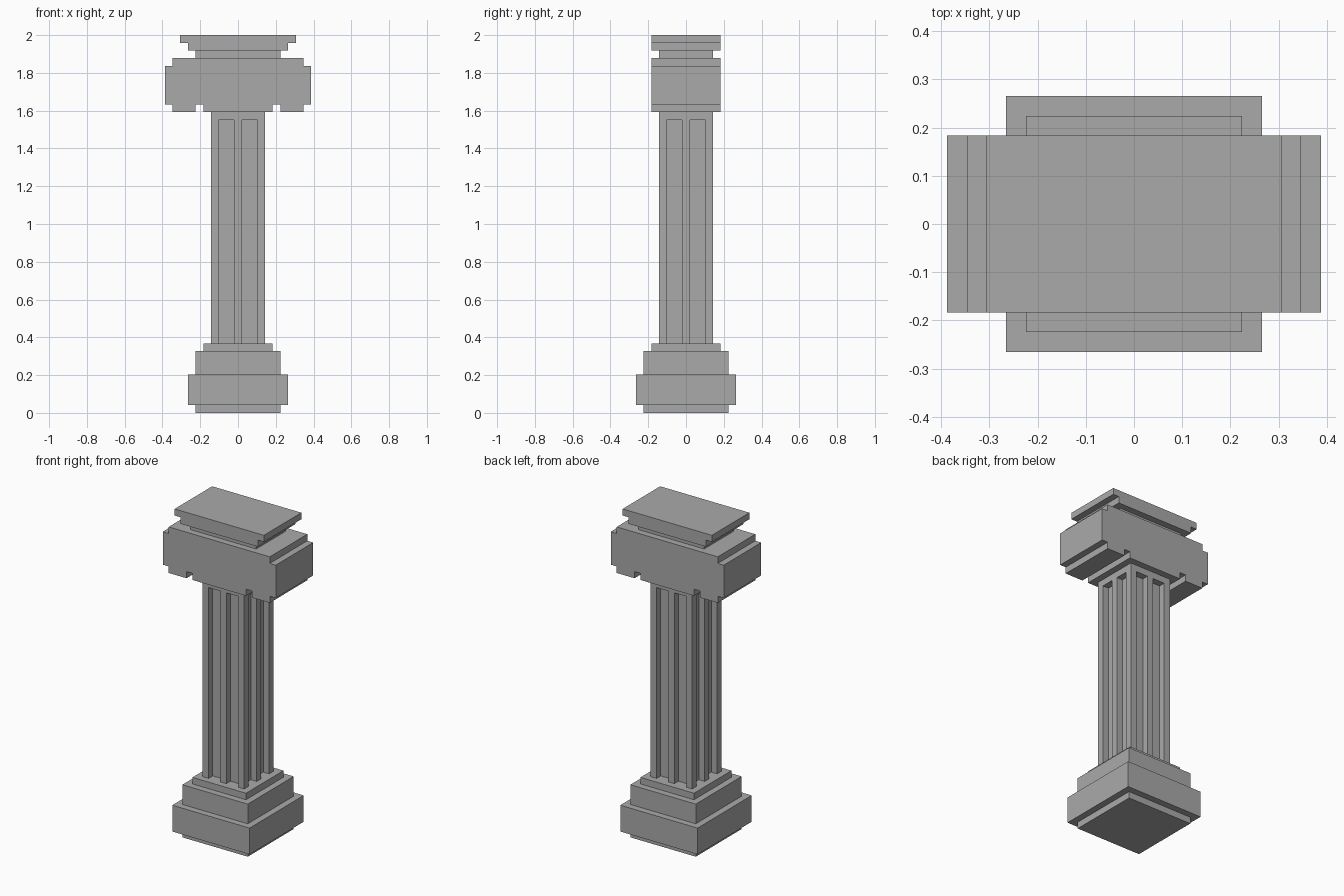
import bpy
import bmesh

U = 2 / 49  # the whole column sits on a 49-step grid

cube = bpy.data.objects.get("Cube")
if cube:
    bpy.data.objects.remove(cube, do_unlink=True)

stone = bpy.data.materials.new("grey_stone")
stone.use_nodes = True
grey = (0.4, 0.4, 0.4, 1)
stone.diffuse_color = grey
stone.node_tree.nodes["Principled BSDF"].inputs["Base Color"].default_value = grey


def finish(name, bm):
    bmesh.ops.recalc_face_normals(bm, faces=bm.faces)
    mesh = bpy.data.meshes.new(name)
    bm.to_mesh(mesh)
    bm.free()
    mesh.materials.append(stone)
    obj = bpy.data.objects.new(name, mesh)
    bpy.context.collection.objects.link(obj)
    return obj


def block(name, half_x, half_y, z0, z1, cx=0, cy=0):
    """Box in grid steps."""
    bm = bmesh.new()
    bmesh.ops.create_cube(bm, size=1)
    for v in bm.verts:
        v.co.x = (cx + 2 * half_x * v.co.x) * U
        v.co.y = (cy + 2 * half_y * v.co.y) * U
        v.co.z = (z1 if v.co.z > 0 else z0) * U
    return finish(name, bm)


def slab(name, right_side, half_y):
    """Mirror a right-hand (x, z) outline, then extrude it front to back."""
    outline = right_side + [(-x, z) for x, z in reversed(right_side)]
    bm = bmesh.new()
    face = bm.faces.new([bm.verts.new((x * U, -half_y * U, z * U)) for x, z in outline])
    grown = bmesh.ops.extrude_face_region(bm, geom=[face])
    moved = [g for g in grown["geom"] if isinstance(g, bmesh.types.BMVert)]
    bmesh.ops.translate(bm, verts=moved, vec=(0, 2 * half_y * U, 0))
    return finish(name, bm)


# Stepped square base
block("base_foot", 5.5, 5.5, 0, 1)
block("base_plinth", 6.5, 6.5, 1, 5)
block("base_step", 5.5, 5.5, 5, 8)
block("base_collar", 4.5, 4.5, 8, 9)

# Fluted shaft: core, upright ribs around the edge, plain collar on top
block("shaft_core", 2.5, 2.5, 9, 38)
for ix in (-1, 0, 1):
    for iy in (-1, 0, 1):
        if ix or iy:
            block("shaft_rib", 0.5, 0.5, 9, 38, 3 * ix, 3 * iy)
block("shaft_collar", 3.5, 3.5, 38, 39)

# Capital with notched scroll ends
slab("capital", [(4.5, 39), (4.5, 40), (5.5, 40), (5.5, 39), (8.5, 39), (8.5, 40),
                 (9.5, 40), (9.5, 45), (8.5, 45), (8.5, 46)], 4.5)

# Neck and stepped top plate
block("top_neck", 5.5, 3.5, 46, 47)
slab("top_plate", [(6.5, 47), (6.5, 48), (7.5, 48), (7.5, 49)], 4.5)
